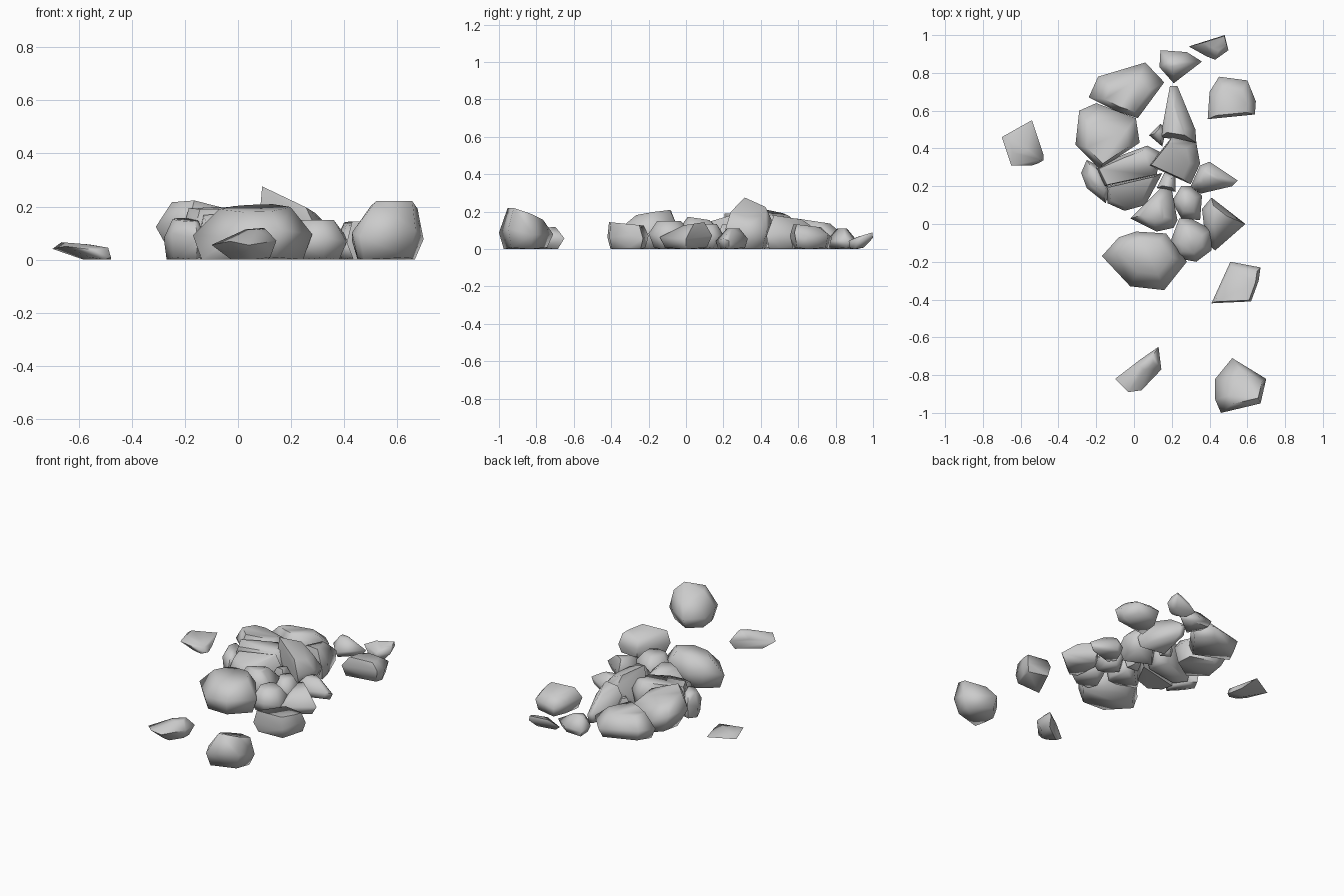
import bpy, bmesh
from mathutils import Vector


def rock(name, outline, peak, s=0.6, slope=(0, 0), waist=0.5, base=0.75, shift=(0, 0)):
    """Boulder: hull of a shrunken base, a wide waist and a tilted top facet."""
    c = sum((Vector(p) for p in outline), Vector((0, 0))) / len(outline)
    top = Vector(peak[:2])
    bm = bmesh.new()
    for i, p in enumerate(outline):
        d = Vector(p) - c
        t = top + d * s
        zt = max(0.02, peak[2] + slope[0] * (t.x - top.x) + slope[1] * (t.y - top.y))
        w = waist * (1.12 if i % 2 else 0.88)
        b = c + d * base + Vector(shift)
        bm.verts.new((t.x, t.y, zt))
        bm.verts.new((p[0], p[1], zt * w))
        bm.verts.new((b.x, b.y, 0.008 * (i % 2)))
    res = bmesh.ops.convex_hull(bm, input=bm.verts)
    junk = {e for e in res["geom_interior"] + res["geom_unused"] if isinstance(e, bmesh.types.BMVert)}
    bmesh.ops.delete(bm, geom=list(junk), context='VERTS')
    bmesh.ops.recalc_face_normals(bm, faces=bm.faces)
    me = bpy.data.meshes.new(name)
    bm.to_mesh(me)
    bm.free()
    ob = bpy.data.objects.new(name, me)
    bpy.context.collection.objects.link(ob)
    bpy.ops.object.select_all(action='DESELECT')
    ob.select_set(True)
    bpy.context.view_layer.objects.active = ob
    bpy.ops.object.shade_smooth_by_angle(angle=1.25)


# Outlying stones
rock("left_flake", [(-.70, .46), (-.54, .55), (-.49, .40), (-.49, .34), (-.54, .31), (-.65, .31)],
     (-.60, .42, .06), .5, (-.08, 0), .7, .5, (.05, -.03))
rock("front_left_stone", [(-.10, -.82), (.03, -.72), (.13, -.65), (.145, -.77), (.04, -.88), (-.03, -.89)],
     (.07, -.74, .115), .3, (0, .1), .55, .6, (.02, .02))
rock("front_right_boulder", [(.43, -.82), (.52, -.71), (.70, -.82), (.67, -.95), (.46, -1), (.43, -.93)],
     (.57, -.87, .195), .65, (.08, -.35), .45, .8)
rock("right_block", [(.41, -.42), (.51, -.20), (.67, -.23), (.66, -.30), (.62, -.41)],
     (.57, -.32, .135), .85, (0, -.1), .5, .85)
rock("back_right_block", [(.39, .555), (.40, .70), (.45, .78), (.60, .76), (.645, .65), (.64, .58)],
     (.52, .65, .125), .65, (0, -.12), .6, .85)
rock("back_small_stone", [(.14, .92), (.135, .83), (.21, .745), (.36, .86), (.28, .91)],
     (.21, .84, .11), .3, (0, 0), .4, .8)
rock("back_corner_flake", [(.29, .94), (.48, 1), (.50, .92), (.43, .87), (.38, .89)],
     (.44, .95, .075), .6, (0, .3), .6, .6, (0, -.02))

# Large boulders of the pile
rock("back_boulder", [(-.24, .67), (-.19, .78), (.06, .855), (.16, .75), (.02, .56), (-.10, .60)],
     (-.04, .68, .15), .6, (0, -.15), .5, .85)
rock("left_boulder", [(-.31, .42), (-.29, .60), (-.20, .64), (.01, .56), (.03, .43), (-.18, .29)],
     (-.15, .45, .195), .65, (-.12, -.2), .65, .75, (.03, 0))
rock("front_boulder", [(-.17, -.17), (-.08, -.07), (.01, -.04), (.17, -.05), (.28, -.20), (.16, -.35), (-.02, -.33)],
     (.06, -.16, .195), .6, (.04, .15), .55, .85)
rock("back_slab", [(-.21, .30), (-.16, .20), (.12, .26), (.14, .38), (.07, .415), (-.05, .37)],
     (-.02, .31, .195), .85, (0, .05), .6, .85)
rock("front_slab", [(-.15, .20), (.13, .26), (.15, .27), (.06, .10), (-.05, .07), (-.14, .11)],
     (-.01, .17, .16), .8, (0, .3), .5, .95)
rock("peak_boulder", [(.08, .31), (.20, .46), (.33, .43), (.35, .32), (.30, .21)],
     (.22, .34, .21), .75, (-.5, -.05), .6, .75)
rock("tall_shard", [(.14, .46), (.19, .73), (.23, .73), (.325, .50), (.33, .43)],
     (.225, .54, .17), .5, (0, -.15), .45, .9)

# Smaller filling stones
rock("left_stone", [(-.28, .27), (-.25, .34), (-.19, .31), (-.13, .17), (-.15, .11), (-.25, .19)],
     (-.20, .23, .15), .65, (0, .1), .6, .85)
rock("right_wedge", [(.35, .31), (.40, .33), (.55, .23), (.52, .20), (.35, .16), (.30, .20)],
     (.39, .25, .11), .4, (0, 0), .45, .85)
rock("middle_stone", [(-.02, .03), (.14, .19), (.20, .18), (.23, .02), (.21, -.02), (.12, -.04)],
     (.12, .06, .165), .5, (0, -.15), .55, .85)
rock("inner_stone", [(.20, .12), (.25, .20), (.30, .20), (.36, .15), (.35, .02), (.25, .03)],
     (.28, .12, .135), .55)
rock("right_shard", [(.36, .08), (.41, .14), (.59, 0), (.43, -.14), (.38, -.10)],
     (.43, .04, .135), .4, (0, .15), .45, .8)
rock("front_stone", [(.19, -.10), (.24, .03), (.30, .03), (.41, -.03), (.41, -.14), (.33, -.20), (.22, -.18)],
     (.30, -.09, .15), .55)
rock("back_pebble", [(.08, .47), (.14, .53), (.17, .50), (.15, .41)], (.13, .48, .11), .4)
rock("middle_pebble", [(.12, .19), (.16, .27), (.22, .27), (.22, .17)], (.18, .22, .13), .5)
